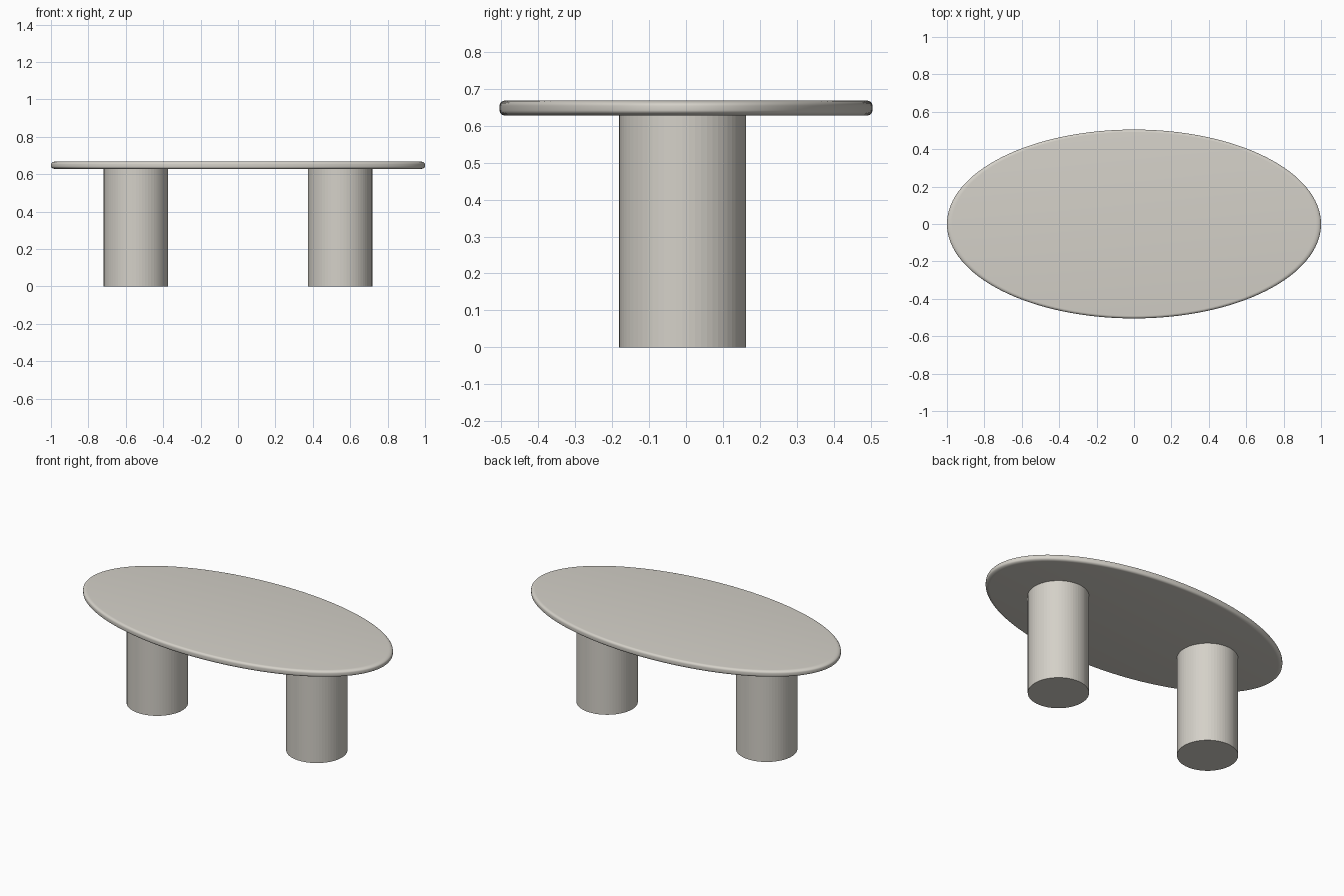
import bpy, bmesh, math

if "Cube" in bpy.data.objects:
    bpy.data.objects.remove(bpy.data.objects["Cube"])

stone = bpy.data.materials.new("warm grey stone")
stone.diffuse_color = (0.66, 0.635, 0.58, 1.0)
stone.use_nodes = True
stone.node_tree.nodes["Principled BSDF"].inputs["Base Color"].default_value = stone.diffuse_color


def lathe(name, profile, sides, scale=(1, 1), centre=(0, 0)):
    """Closed solid of rings given as (radius, z), bottom to top."""
    bm = bmesh.new()
    rings = []
    for r, z in profile:
        rings.append([bm.verts.new((r * scale[0] * math.cos(2 * math.pi * i / sides),
                                    r * scale[1] * math.sin(2 * math.pi * i / sides), z))
                      for i in range(sides)])
    for low, high in zip(rings, rings[1:]):
        for i in range(sides):
            j = (i + 1) % sides
            bm.faces.new((low[i], low[j], high[j], high[i]))
    bm.faces.new(rings[0][::-1])
    bm.faces.new(rings[-1])
    mesh = bpy.data.meshes.new(name)
    bm.to_mesh(mesh)
    bm.free()
    mesh.materials.append(stone)
    obj = bpy.data.objects.new(name, mesh)
    obj.location = (centre[0], centre[1], 0)
    bpy.context.collection.objects.link(obj)
    return obj


# Oval tabletop with a rounded rim
BOTTOM, TOP, ROUND_R, ROUND_Z, STEPS = 0.628, 0.668, 0.028, 0.014, 6
rim = []
for k in range(STEPS + 1):
    a = math.pi / 2 * k / STEPS
    rim.append((1 - ROUND_R * (1 - math.sin(a)), ROUND_Z * (1 - math.cos(a))))
profile = [(r, BOTTOM + h) for r, h in rim] + [(r, TOP - h) for r, h in reversed(rim)]
top = lathe("tabletop", profile, 128, scale=(1.0, 0.505))
bpy.context.view_layer.objects.active = top
top.select_set(True)
bpy.ops.object.shade_smooth_by_angle(angle=math.radians(30))

# Two faceted column legs
for side, x in (("left", -0.546), ("right", 0.546)):
    lathe(side + "_leg", [(0.172, 0), (0.172, BOTTOM + 0.005)], 64, centre=(x, -0.009))
